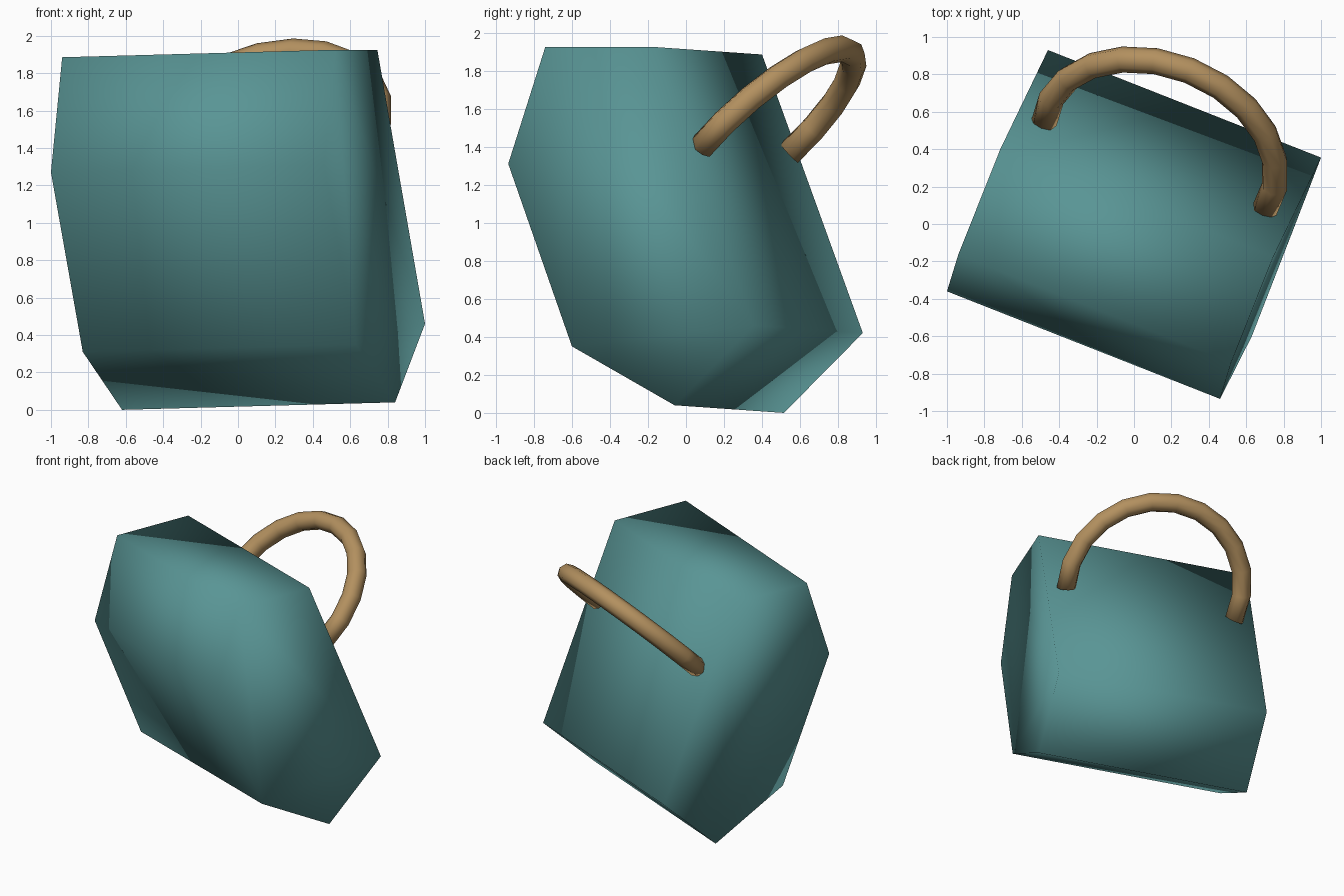
import bpy, bmesh, math
from mathutils import Vector

if "Cube" in bpy.data.objects:
    bpy.data.objects.remove(bpy.data.objects["Cube"])


def material(name, rgb):
    m = bpy.data.materials.new(name)
    m.diffuse_color = (*rgb, 1)
    m.use_nodes = True
    m.node_tree.nodes["Principled BSDF"].inputs["Base Color"].default_value = m.diffuse_color
    return m


def finish(name, bm, mat):
    bmesh.ops.recalc_face_normals(bm, faces=bm.faces)
    for f in bm.faces:
        f.smooth = True
    mesh = bpy.data.meshes.new(name)
    bm.to_mesh(mesh)
    bm.free()
    mesh.materials.append(mat)
    ob = bpy.data.objects.new(name, mesh)
    bpy.context.collection.objects.link(ob)
    return ob


def skin(bm, rings):
    """Join matching rings with quads and cap both ends."""
    n = len(rings[0])
    for a, b in zip(rings, rings[1:]):
        for i in range(n):
            j = (i + 1) % n
            bm.faces.new((a[i], a[j], b[j], b[i]))
    bm.faces.new(rings[0][::-1])
    bm.faces.new(rings[-1])


teal = material("teal", (0.10, 0.30, 0.30))
tan = material("tan", (0.45, 0.28, 0.115))

# Body: a tilted six-sided profile swept along its long axis
axis = Vector((1.46, -0.575, 0.04))
profile = [(-0.62, 0.515, 0.0), (-0.46, 0.93, 0.42), (-0.715, 0.40, 1.885),
           (-0.94, -0.165, 1.885), (-1.0, -0.36, 1.27), (-0.83, -0.025, 0.31)]
bm = bmesh.new()
skin(bm, [[bm.verts.new(Vector(p) + axis * t) for p in profile] for t in (0, 1)])
finish("body", bm, teal)

# Handle: a round tube bent a little past a half circle, leaning up and back
u = axis.normalized()
lean = Vector((0.262, 0.66, 0.70))
lean = (lean - u * lean.dot(u)).normalized()
side = u.cross(lean)
centre = Vector((0.138, 0.389, 1.463))
radius, tube, steps, sides = 0.645, 0.07, 12, 8
start, end = math.radians(-10.5), math.radians(190.5)
bm = bmesh.new()
rings = []
for s in range(steps + 1):
    a = start + (end - start) * s / steps
    out = u * math.cos(a) + lean * math.sin(a)
    ring = []
    for k in range(sides):
        b = math.tau * k / sides
        ring.append(bm.verts.new(centre + out * (radius + tube * math.cos(b))
                                 + side * tube * math.sin(b)))
    rings.append(ring)
skin(bm, rings)
finish("handle", bm, tan)
